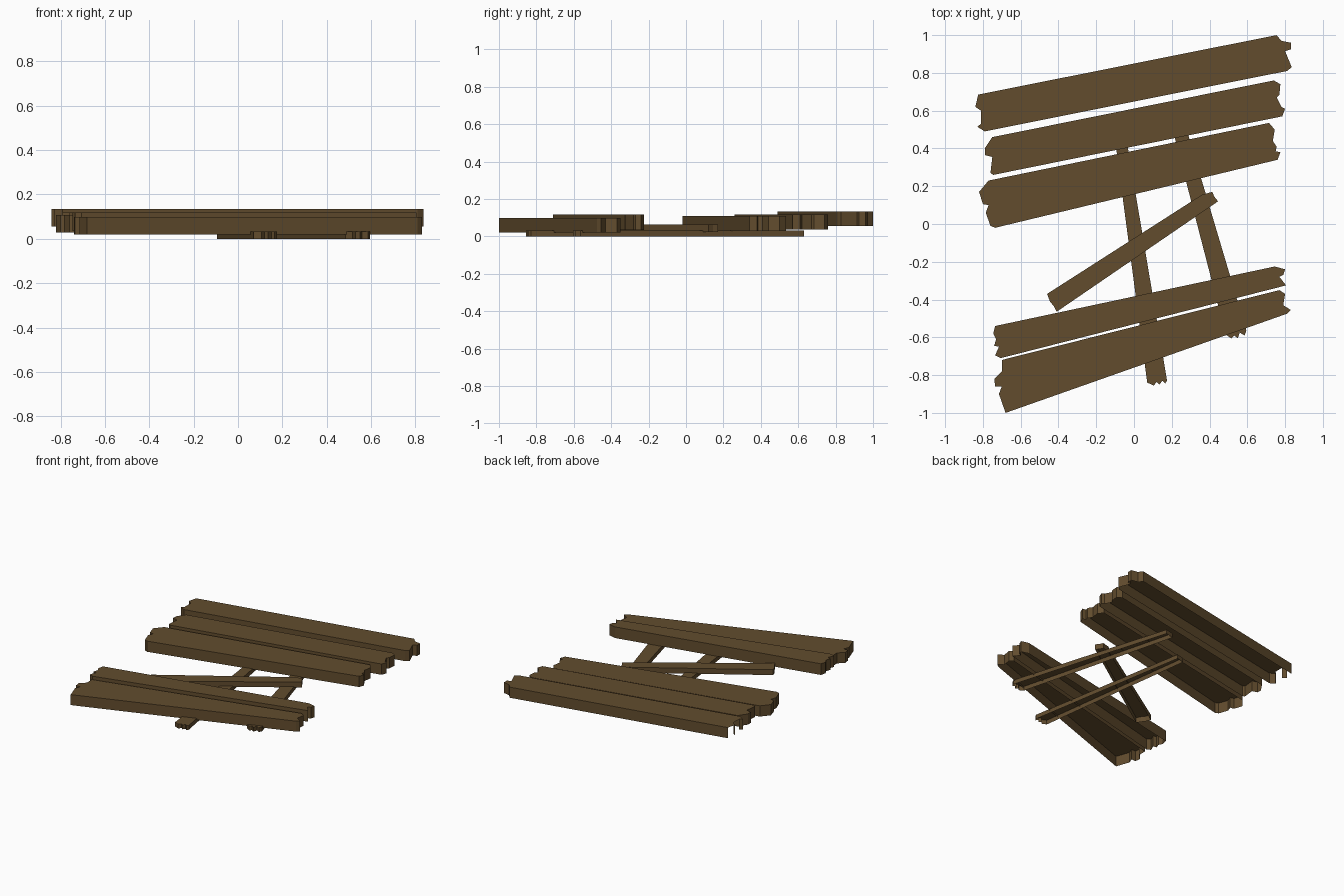
import bpy, bmesh

wood = bpy.data.materials.new("weathered_brown_wood")
wood.diffuse_color = (0.122, 0.073, 0.027, 1)


def board(name, z0, z1, far, near, missing=()):
    """Hollow board, open underneath. 'far' is the +x (or lower) broken end and
    'near' the other one; together they run clockwise seen from above.
    'missing' lists broken-away wall segments of the near end."""
    pts = (far + near)[::-1]
    n = len(pts)
    gone = {(near[i], near[(i + 1)] if i + 1 < len(near) else far[0]) for i in missing}
    bm = bmesh.new()
    top = [bm.verts.new((x, y, z1)) for x, y in pts]
    bot = [bm.verts.new((x, y, z0)) for x, y in pts]
    bm.faces.new(top)
    for i in range(n):
        j = (i + 1) % n
        if (pts[j], pts[i]) not in gone:
            bm.faces.new((top[i], bot[i], bot[j], top[j]))
    loose = [v for v in bm.verts if not v.link_faces]
    bmesh.ops.delete(bm, geom=loose, context='VERTS')
    mesh = bpy.data.meshes.new(name)
    bm.to_mesh(mesh)
    bm.free()
    mesh.materials.append(wood)
    bpy.context.collection.objects.link(bpy.data.objects.new(name, mesh))


# Wide planks, back to front
board("back_plank", 0.055, 0.134,
      [(.755, 1.0), (.78, .97), (.83, .96), (.83, .925), (.80, .915), (.835, .83), (.81, .81)],
      [(-.79, .49), (-.83, .515), (-.81, .53), (-.81, .60), (-.84, .62), (-.825, .685)],
      missing=(2, 4))
board("second_plank", 0.038, 0.118,
      [(.74, .76), (.775, .74), (.77, .685), (.755, .67), (.78, .62), (.80, .61), (.785, .57)],
      [(-.745, .26), (-.76, .27), (-.75, .355), (-.79, .365), (-.79, .40), (-.75, .46)])
board("third_plank", 0.028, 0.108,
      [(.715, .535), (.745, .50), (.735, .44), (.755, .41), (.75, .385), (.775, .38), (.76, .34)],
      [(-.735, -.02), (-.76, -.01), (-.785, .06), (-.77, .10), (-.80, .105), (-.82, .17), (-.77, .23)])
board("fourth_plank", 0.035, 0.118,
      [(.745, -.225), (.80, -.24), (.79, -.27), (.77, -.28), (.805, -.325)],
      [(-.705, -.71), (-.735, -.695), (-.715, -.65), (-.74, -.645), (-.73, -.61), (-.745, -.58), (-.735, -.54)])
board("front_plank", 0.02, 0.098,
      [(.77, -.35), (.80, -.37), (.79, -.43), (.83, -.455), (.81, -.475)],
      [(-.68, -1.0), (-.715, -.90), (-.70, -.86), (-.735, -.86), (-.74, -.82), (-.70, -.78), (-.70, -.72)])

# Narrow support beams lying underneath
board("left_support", 0.0, 0.032,
      [(-.095, .405), (-.035, .42)],
      [(.175, -.83), (.165, -.845), (.15, -.83), (.135, -.85), (.12, -.835), (.105, -.855), (.07, -.84)])
board("right_support", 0.0, 0.032,
      [(.175, .615), (.24, .63)],
      [(.595, -.565), (.585, -.59), (.56, -.575), (.55, -.605), (.53, -.59), (.515, -.605), (.485, -.585)])

# Loose diagonal brace resting on the supports
board("diagonal_brace", 0.025, 0.065,
      [(.36, .155), (.415, .17), (.425, .145), (.445, .12)],
      [(-.41, -.465), (-.425, -.435), (-.445, -.41), (-.46, -.37)])
